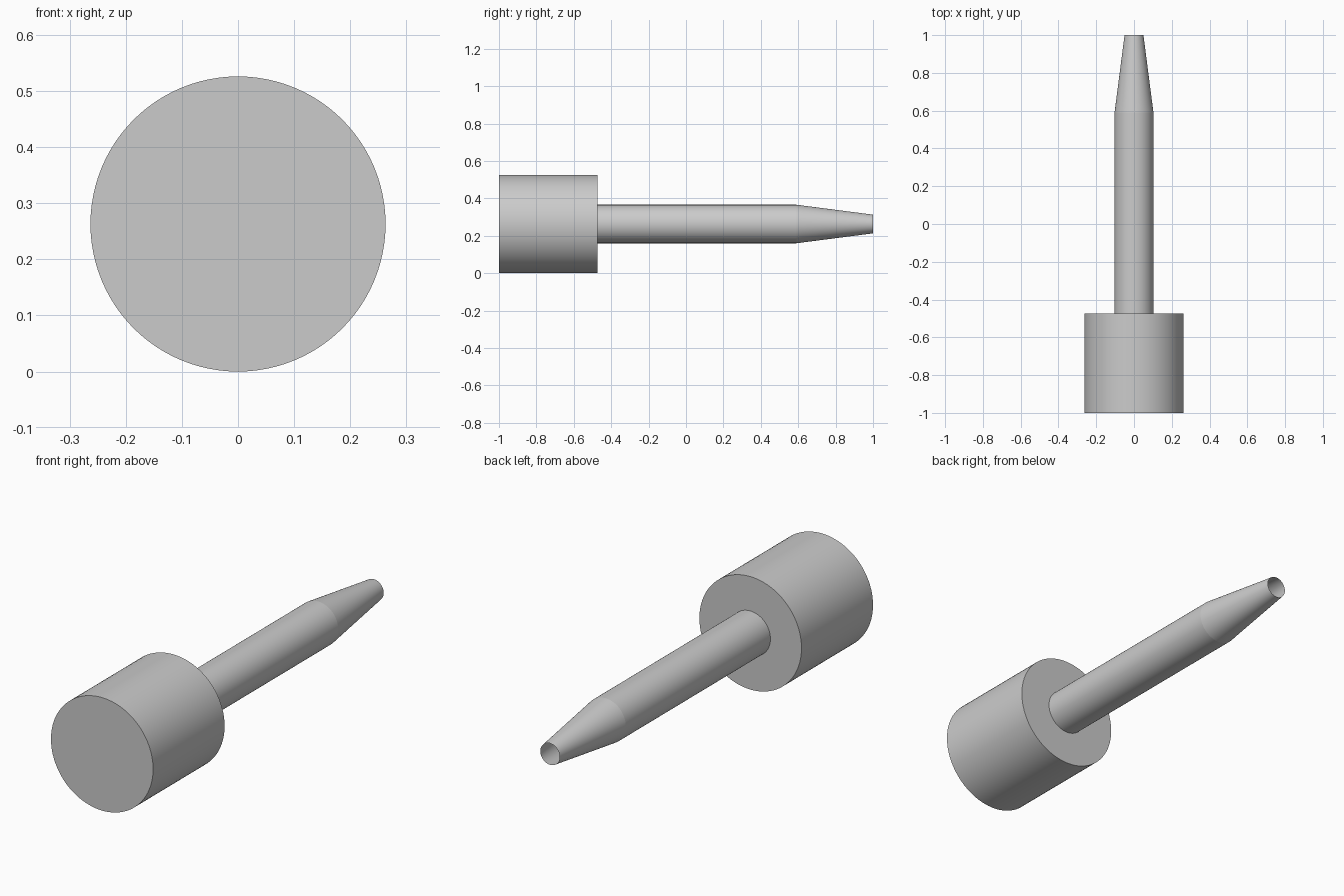
import bpy
import bmesh
import math
from mathutils import Matrix, Vector

if "Cube" in bpy.data.objects:
    bpy.data.objects.remove(bpy.data.objects["Cube"], do_unlink=True)

SEGMENTS = 96
AXIS_Z = 0.263

grey = bpy.data.materials.new("plain grey")
grey.use_nodes = True
colour = (0.6, 0.6, 0.6, 1)
grey.diffuse_color = colour
grey.node_tree.nodes["Principled BSDF"].inputs["Base Color"].default_value = colour


def lathe(name, profile):
    """Turn a (radius, y) profile about the long axis."""
    bm = bmesh.new()
    verts = [bm.verts.new((r, y, AXIS_Z)) for r, y in profile]
    edges = [bm.edges.new(pair) for pair in zip(verts, verts[1:])]
    bmesh.ops.spin(bm, geom=verts + edges, cent=(0, 0, AXIS_Z), axis=(0, 1, 0),
                   angle=math.tau, steps=SEGMENTS, use_duplicate=False)
    bmesh.ops.remove_doubles(bm, verts=bm.verts, dist=0.0001)
    # Orient each face away from the axis, or outward along it on the flat ends
    bm.normal_update()
    middle = Vector((0, sum(y for r, y in profile) / len(profile), AXIS_Z))
    flipped = [f for f in bm.faces
               if f.normal.dot(f.calc_center_median() - middle) < 0]
    bmesh.ops.reverse_faces(bm, faces=flipped)
    mesh = bpy.data.meshes.new(name)
    bm.to_mesh(mesh)
    bm.free()
    mesh.materials.append(grey)
    obj = bpy.data.objects.new(name, mesh)
    bpy.context.collection.objects.link(obj)
    bpy.ops.object.select_all(action="DESELECT")
    obj.select_set(True)
    bpy.context.view_layer.objects.active = obj
    bpy.ops.object.shade_smooth_by_angle(angle=math.radians(6))
    return obj


# Solid cylindrical head
lathe("head", [(0, -1), (0.263, -1), (0.263, -0.474), (0, -0.474)])

# Hollow shaft narrowing to an open tip
lathe("shaft", [(0.103, -0.474), (0.103, 0.59), (0.05, 1)])
